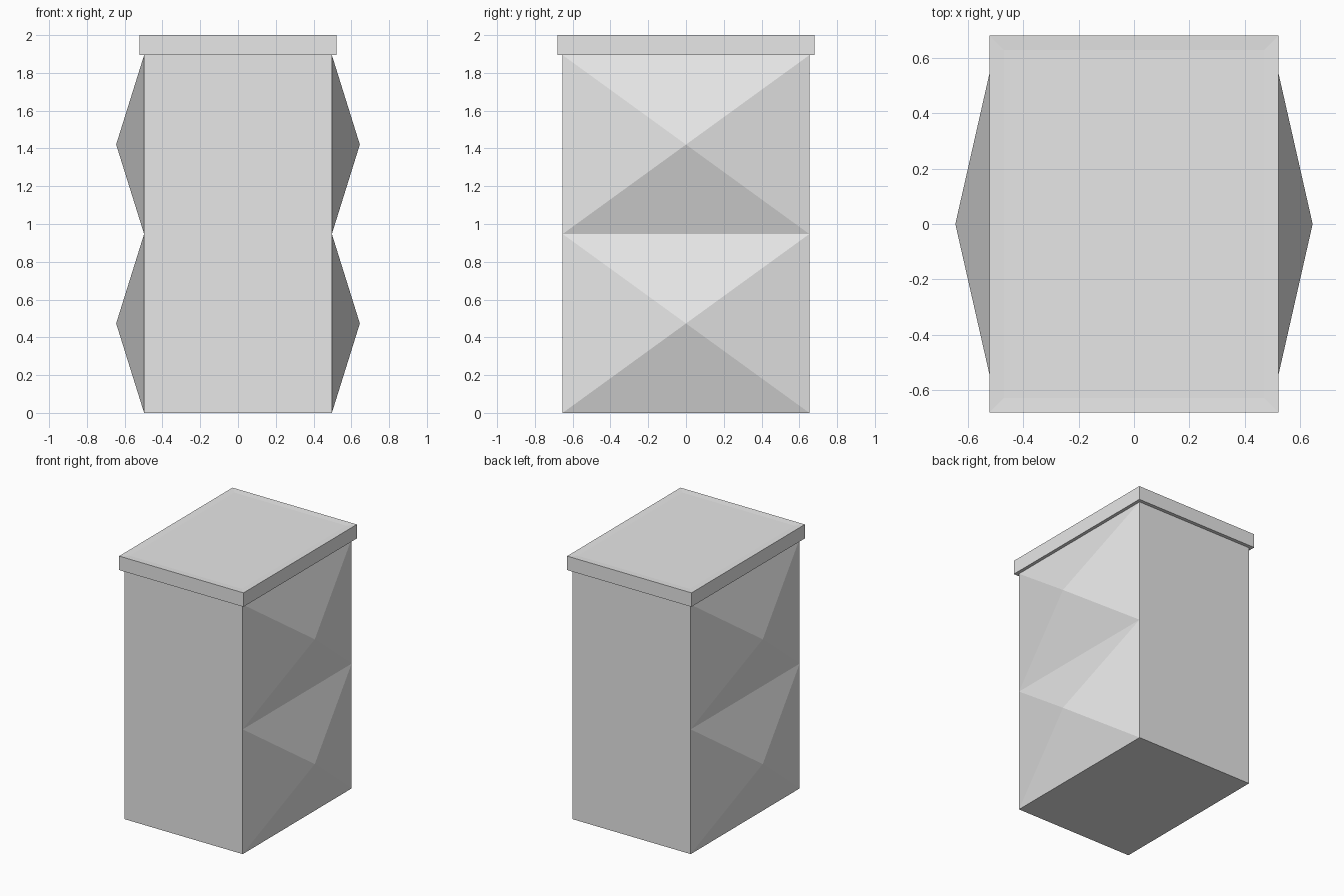
import bpy, bmesh

cube = bpy.data.objects.get("Cube")
if cube:
    bpy.data.objects.remove(cube, do_unlink=True)

HALF_X, HALF_Y = 0.497, 0.653   # cabinet half width and half depth
BULGE_X = 0.645                 # tip of the side facets
LID_Z, TOP = 1.894, 2.0

grey = bpy.data.materials.new("plain_grey")
grey.use_nodes = True
colour = (0.8, 0.8, 0.8, 1)
grey.diffuse_color = colour
grey.node_tree.nodes["Principled BSDF"].inputs["Base Color"].default_value = colour


def finish(name, bm):
    bmesh.ops.recalc_face_normals(bm, faces=bm.faces)
    mesh = bpy.data.meshes.new(name)
    bm.to_mesh(mesh)
    bm.free()
    mesh.materials.append(grey)
    obj = bpy.data.objects.new(name, mesh)
    bpy.context.collection.objects.link(obj)
    return obj


def box(half_x, half_y, z0, z1):
    bm = bmesh.new()
    bmesh.ops.create_cube(bm, size=2)
    for v in bm.verts:
        v.co = (v.co.x * half_x, v.co.y * half_y, z1 if v.co.z > 0 else z0)
    return bm


# Cabinet body: split halfway up, then each side panel poked out to a point
bm = box(HALF_X, HALF_Y, 0, LID_Z)
bmesh.ops.bisect_plane(bm, geom=bm.verts[:] + bm.edges[:] + bm.faces[:],
                       plane_co=(0, 0, LID_Z / 2), plane_no=(0, 0, 1))
bm.normal_update()
sides = [f for f in bm.faces if abs(f.normal.x) > 0.9]
for tip in bmesh.ops.poke(bm, faces=sides)["verts"]:
    tip.co.x = BULGE_X if tip.co.x > 0 else -BULGE_X
finish("cabinet_body", bm)

# Overhanging lid with a shallow inset top panel
bm = box(0.522, 0.68, LID_Z, TOP)
bm.normal_update()
top = max(bm.faces, key=lambda f: f.calc_center_median().z)
bmesh.ops.inset_region(bm, faces=[top], thickness=0.074)
for v in top.verts:
    v.co.z = TOP - 0.003
finish("lid", bm)
